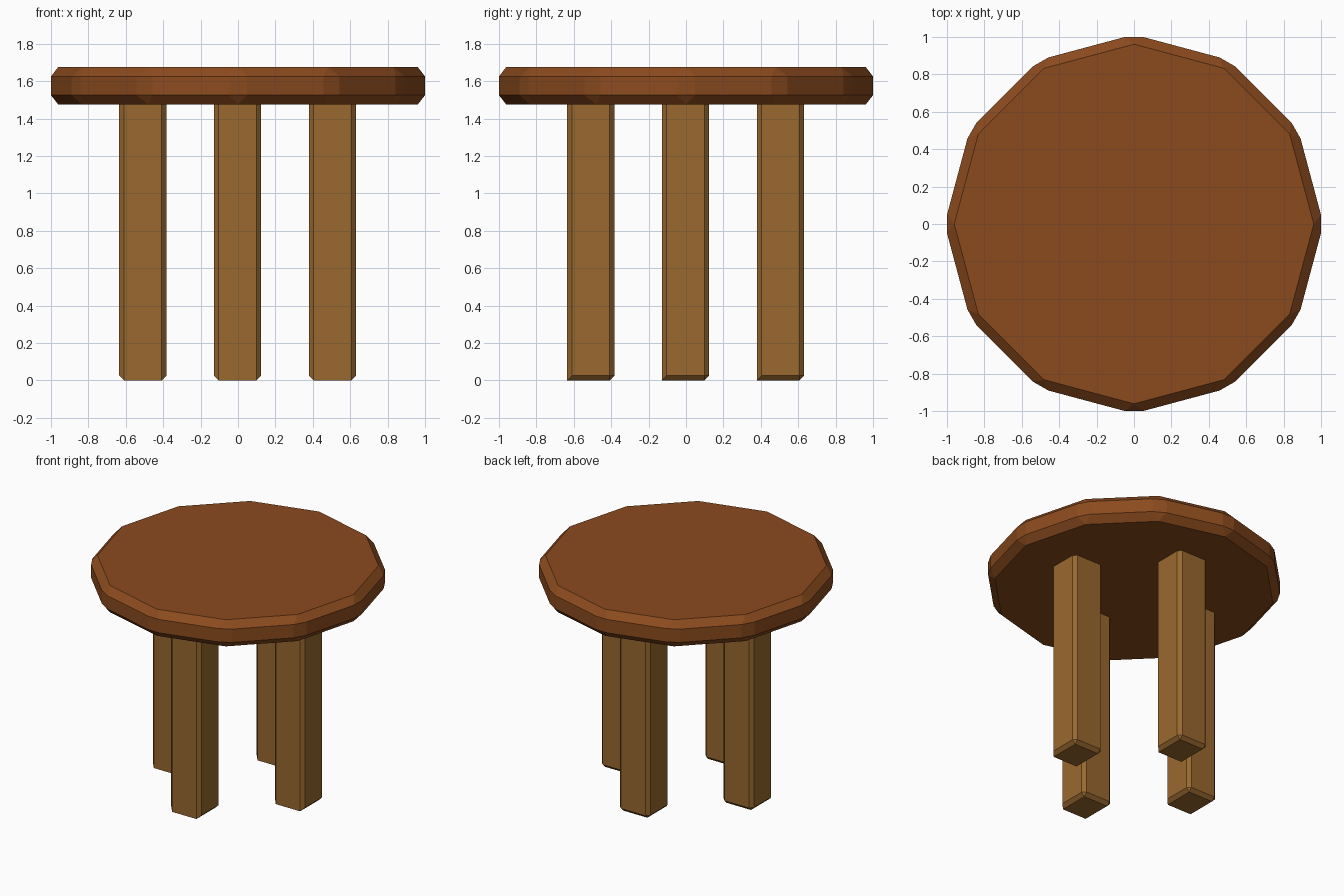
import bpy, bmesh
from mathutils import Matrix

if "Cube" in bpy.data.objects:
    bpy.data.objects.remove(bpy.data.objects["Cube"])


def material(name, color):
    mat = bpy.data.materials.new(name)
    mat.diffuse_color = color
    mat.use_nodes = True
    mat.node_tree.nodes["Principled BSDF"].inputs["Base Color"].default_value = mat.diffuse_color
    return mat


def finish(name, bm, location, mat):
    mesh = bpy.data.meshes.new(name)
    bmesh.ops.recalc_face_normals(bm, faces=bm.faces)
    bm.to_mesh(mesh)
    bm.free()
    obj = bpy.data.objects.new(name, mesh)
    obj.location = location
    mesh.materials.append(mat)
    bpy.context.collection.objects.link(obj)


def chamfer(bm, edges, width):
    bmesh.ops.bevel(bm, geom=edges, offset=width, offset_type='OFFSET',
                    segments=1, profile=0.5, affect='EDGES')


dark_wood = material("dark_wood", (0.26, 0.07, 0.013, 1))
light_wood = material("light_wood", (0.32, 0.14, 0.028, 1))

# Twelve-sided table top, every edge chamfered, corners on the axes
bm = bmesh.new()
bmesh.ops.create_cone(bm, cap_ends=True, segments=12, radius1=1.013,
                      radius2=1.013, depth=0.2)
chamfer(bm, bm.edges[:], 0.05)
finish("table_top", bm, (0, 0, 1.575), dark_wood)

# Four square legs; the front bottom edge and the hidden top stay sharp
W, H, SHIFT, REACH = 0.252, 1.49, -0.002, 0.507
for name, x, y in (("front_leg", 0, -1), ("back_leg", 0, 1),
                   ("left_leg", -1, 0), ("right_leg", 1, 0)):
    bm = bmesh.new()
    bmesh.ops.create_cube(bm, size=1, matrix=Matrix.Translation((0, 0, H / 2))
                          @ Matrix.Diagonal((W, W, H, 1)))
    edges = []
    for e in bm.edges:
        mid = (e.verts[0].co + e.verts[1].co) / 2
        front_bottom = mid.z < 0.01 and mid.y < -0.01
        if mid.z < H - 0.01 and not front_bottom:
            edges.append(e)
    chamfer(bm, edges, 0.025)
    finish(name, bm, (x * REACH + SHIFT, y * REACH + SHIFT, 0), light_wood)
